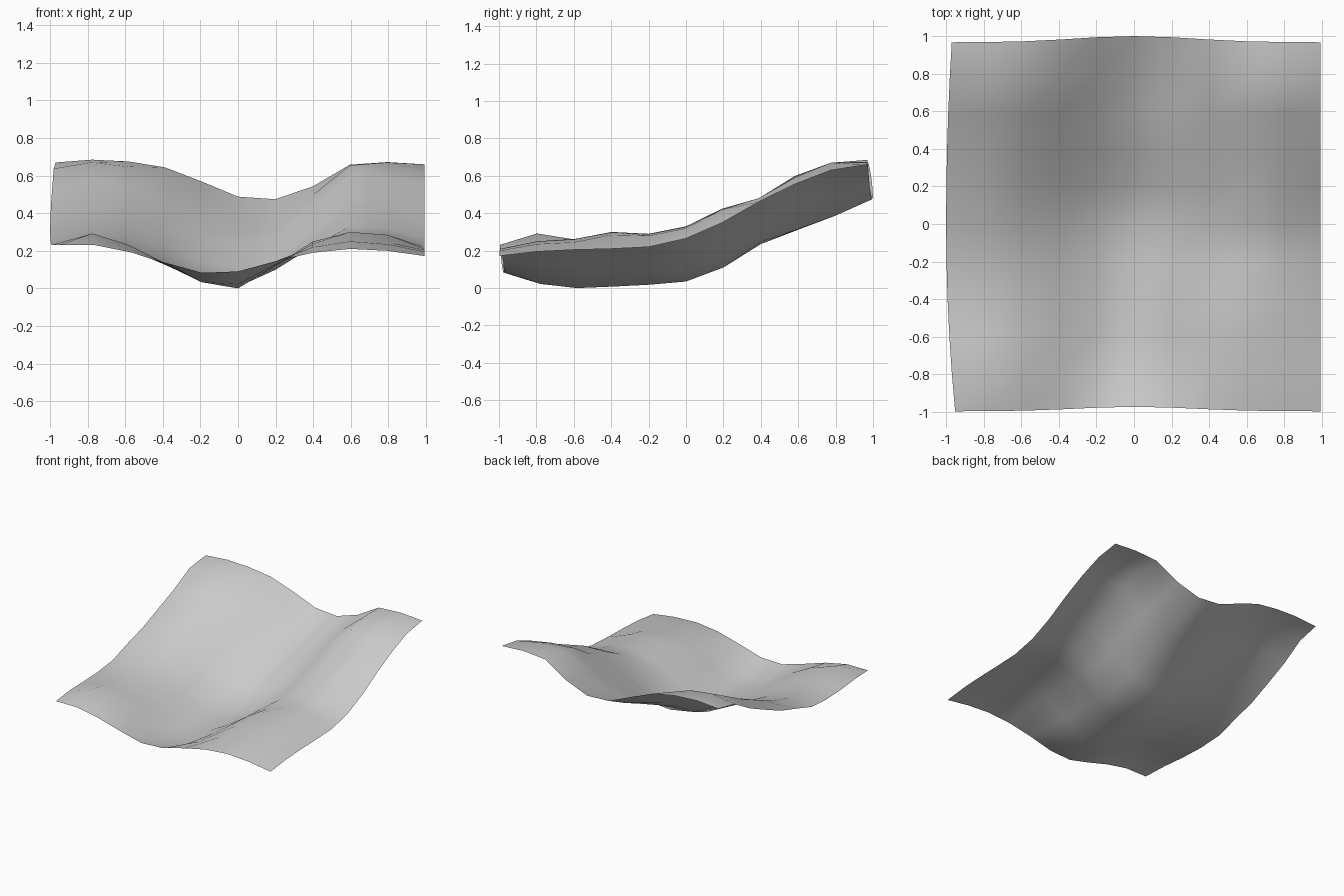
import bpy, bmesh, math

if "Cube" in bpy.data.objects:
    bpy.data.objects.remove(bpy.data.objects["Cube"])

N = 11  # vertices per side

# Height profiles running front to back along the main features
left_edge = (.23, .237, .23, .23, .247, .31, .366, .447, .53, .637, .67)
left_ridge = (.23, .292, .26, .255, .27, .32, .40, .48, .575, .67, .685)
valley = (.09, .022, 0, .008, .018, .035, .11, .235, .312, .395, .488)
right_ridge = (.21, .25, .262, .30, .29, .33, .425, .48, .60, .655, .658)
right_mid = (.20, .235, .245, .285, .28, .32, .42, .48, .59, .67, .672)
right_edge = (.172, .195, .205, .21, .22, .265, .35, .46, .555, .63, .66)

# Blend from valley to ridge for the slope columns, at these rows
key_rows = (0, 2, 7, 10)
slopes = {2: (.73, .82, .86, .95), 3: (.32, .50, .45, .79),
          4: (-.05, .13, .12, .41),
          6: (.45, .46, .05, -.08), 7: (.83, .90, .52, .32)}


def blend(values, j):
    for k in range(3):
        a, b = key_rows[k], key_rows[k + 1]
        if j <= b:
            return values[k] + (values[k + 1] - values[k]) * (j - a) / (b - a)


def height(i, j):
    rails = {0: left_edge, 1: left_ridge, 5: valley,
             8: right_ridge, 9: right_mid, 10: right_edge}
    if i in rails:
        return rails[i][j]
    ridge = left_ridge if i < 5 else right_ridge
    return valley[j] + (ridge[j] - valley[j]) * blend(slopes[i], j)


def position(i, j):
    u, v = i / 5 - 1, j / 5 - 1
    # gently bowed outline
    left_limit = 1 - (.048 if v < 0 else .03) * v * v
    x = u * (.993 if u > 0 else left_limit)
    bow = math.exp(-(u / .45) ** 2)
    y = v * (.967 + .033 * bow) if v > 0 else v * (.997 - .024 * bow)
    return x, y, max(0, height(i, j))


# Terrain sheet
bm = bmesh.new()
grid = [[bm.verts.new(position(i, j)) for i in range(N)] for j in range(N)]
for j in range(N - 1):
    for i in range(N - 1):
        f = bm.faces.new((grid[j][i], grid[j][i + 1],
                          grid[j + 1][i + 1], grid[j + 1][i]))
        f.smooth = True
mesh = bpy.data.meshes.new("terrain")
bm.to_mesh(mesh)
bm.free()
bpy.context.collection.objects.link(bpy.data.objects.new("terrain", mesh))
